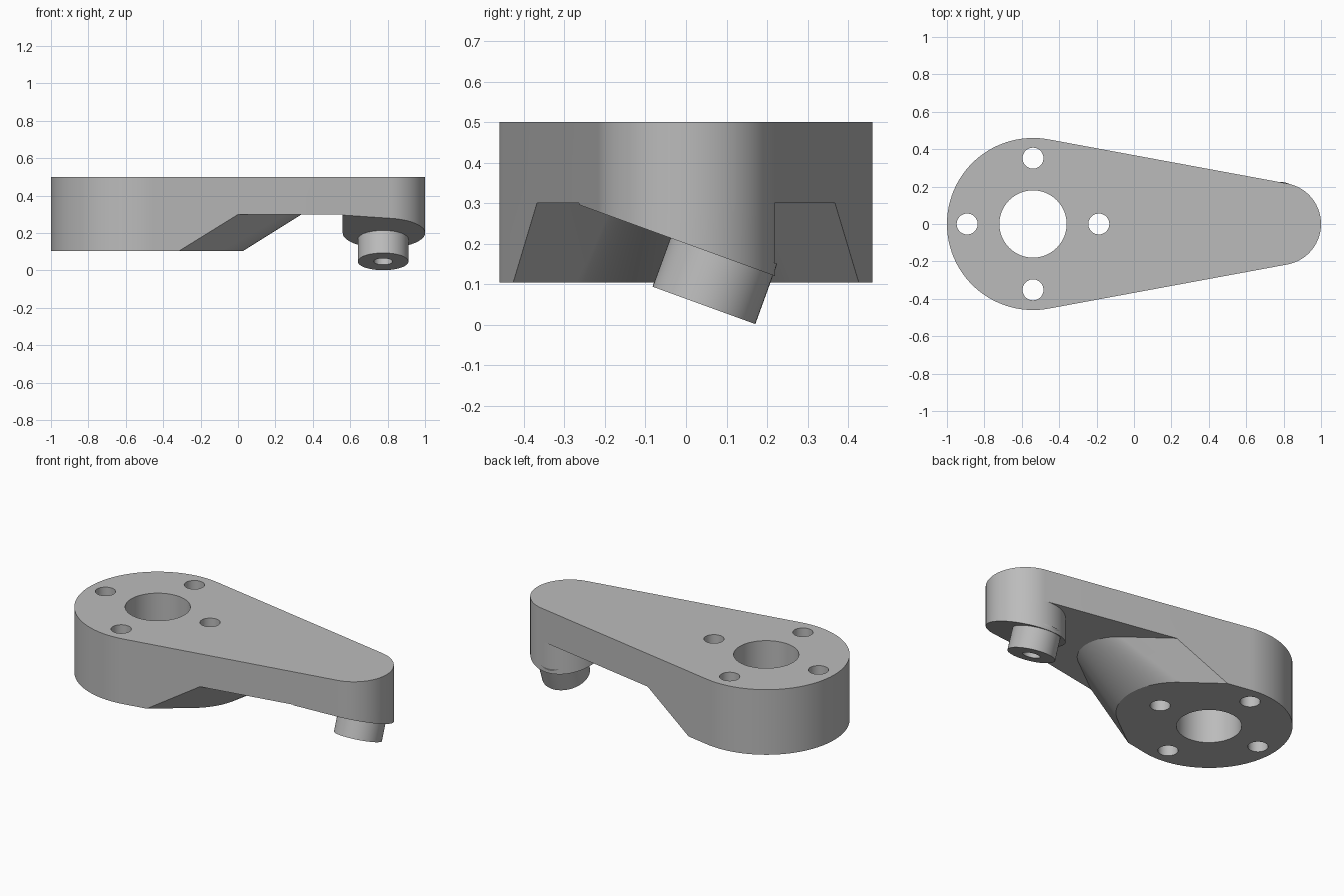
import bpy, bmesh, math
from math import sin, cos, pi, radians
from mathutils import Matrix

if "Cube" in bpy.data.objects:
    bpy.data.objects.remove(bpy.data.objects["Cube"], do_unlink=True)

grey = bpy.data.materials.new("plain grey")
grey.use_nodes = True
colour = (0.5, 0.5, 0.5, 1)
grey.diffuse_color = colour
grey.node_tree.nodes["Principled BSDF"].inputs["Base Color"].default_value = colour

BIG_X, BIG_R = -0.54, 0.46        # hub end
SMALL_X, SMALL_R = 0.78, 0.22     # pin end
TOP, SLAB, BASE = 0.5, 0.3, 0.104
TILT = radians(20)
TANGENT = math.acos((BIG_R - SMALL_R) / (SMALL_X - BIG_X))


def arc(cx, r, a, b, n):
    return [(cx + r * cos(a + (b - a) * i / n), r * sin(a + (b - a) * i / n))
            for i in range(n + 1)]


def loft(name, rings, caps=(True, True)):
    """Skin a stack of equal-length closed rings."""
    bm = bmesh.new()
    rows = [[bm.verts.new(p) for p in ring] for ring in rings]
    n = len(rows[0])
    for low, high in zip(rows, rows[1:]):
        for i in range(n):
            j = (i + 1) % n
            bm.faces.new((low[i], low[j], high[j], high[i]))
    if caps[0]:
        bm.faces.new(rows[0][::-1])
    if caps[1]:
        bm.faces.new(rows[-1])
    bmesh.ops.recalc_face_normals(bm, faces=bm.faces)
    mesh = bpy.data.meshes.new(name)
    bm.to_mesh(mesh)
    bm.free()
    mesh.materials.append(grey)
    obj = bpy.data.objects.new(name, mesh)
    bpy.context.collection.objects.link(obj)
    return obj


def at(points, z):
    return [(x, y, z) for x, y in points]


def activate(obj):
    bpy.ops.object.select_all(action='DESELECT')
    obj.select_set(True)
    bpy.context.view_layer.objects.active = obj


def cut(obj, cutter):
    cutter.hide_render = True
    activate(obj)
    mod = obj.modifiers.new("cut", 'BOOLEAN')
    mod.operation, mod.solver, mod.object = 'DIFFERENCE', 'EXACT', cutter
    bpy.ops.object.modifier_apply(modifier=mod.name)
    bpy.data.objects.remove(cutter, do_unlink=True)


def smooth(obj):
    activate(obj)
    bpy.ops.object.shade_smooth_by_angle(angle=radians(25))


# Arm: teardrop plate, two arcs joined by tangents
outline = (arc(SMALL_X, SMALL_R, -TANGENT, TANGENT, 40)
           + arc(BIG_X, BIG_R, TANGENT, 2 * pi - TANGENT, 72))
arm = loft("arm", [at(outline, BASE), at(outline, TOP)])


# Undercut: everything ahead of a leaning cone nose with straight flanks
def nose(z):
    t = (z - 0.1) / 0.2
    cx, r, phi = -0.32 + 0.435 * t, 0.34 - 0.115 * t, radians(53)
    pts = arc(cx, r, phi, -phi, 40)
    reach = 1.0
    dx, dy = reach * sin(phi), reach * cos(phi)
    (ax, ay), (bx, by) = pts[0], pts[-1]
    ring = [(ax - dx, ay + dy)] + pts + [(bx - dx, by - dy), (2, -2), (2, 2)]
    return at(ring, z)


cut(arm, loft("undercut_cutter", [nose(0.0), nose(SLAB)]))

# Hub bore and four bolt holes
holes = [(BIG_X, 0, 0.18)]
for k in range(4):
    holes.append((BIG_X + 0.352 * cos(k * pi / 2), 0.352 * sin(k * pi / 2), 0.056))
for hx, hy, r in holes:
    ring = [(x, y + hy) for x, y in arc(hx, r, 0, 2 * pi, 48)[:-1]]
    cut(arm, loft("hole_cutter", [at(ring, -0.1), at(ring, 0.7)]))
smooth(arm)

# Boss under the small end, with a slanted lower face
edge_x = SMALL_X - SMALL_R
tx, ty = SMALL_X + SMALL_R * cos(TANGENT), -SMALL_R * sin(TANGENT)
edge_y = ty - (tx - edge_x) / math.tan(TANGENT)
profile = (arc(SMALL_X, SMALL_R, -TANGENT, TANGENT, 40)
           + arc(SMALL_X, SMALL_R, TANGENT, pi, 28)[1:] + [(edge_x, edge_y)])
slant = [(x, y, 0.2 - math.tan(TILT) * y) for x, y in profile]
boss = loft("boss", [slant, at(profile, SLAB)])
smooth(boss)

# Hollow pin standing square to the slanted face
steps = [(0.135, 0.03), (0.135, -0.128), (0.05, -0.128), (0.05, 0.02)]
pin = loft("pin", [at(arc(0, r, 0, 2 * pi, 48)[:-1], z) for r, z in steps],
           caps=(False, True))
pin.matrix_world = (Matrix.Translation((0.776, 0.088, 0.168))
                    @ Matrix.Rotation(-TILT, 4, 'X'))
smooth(pin)
